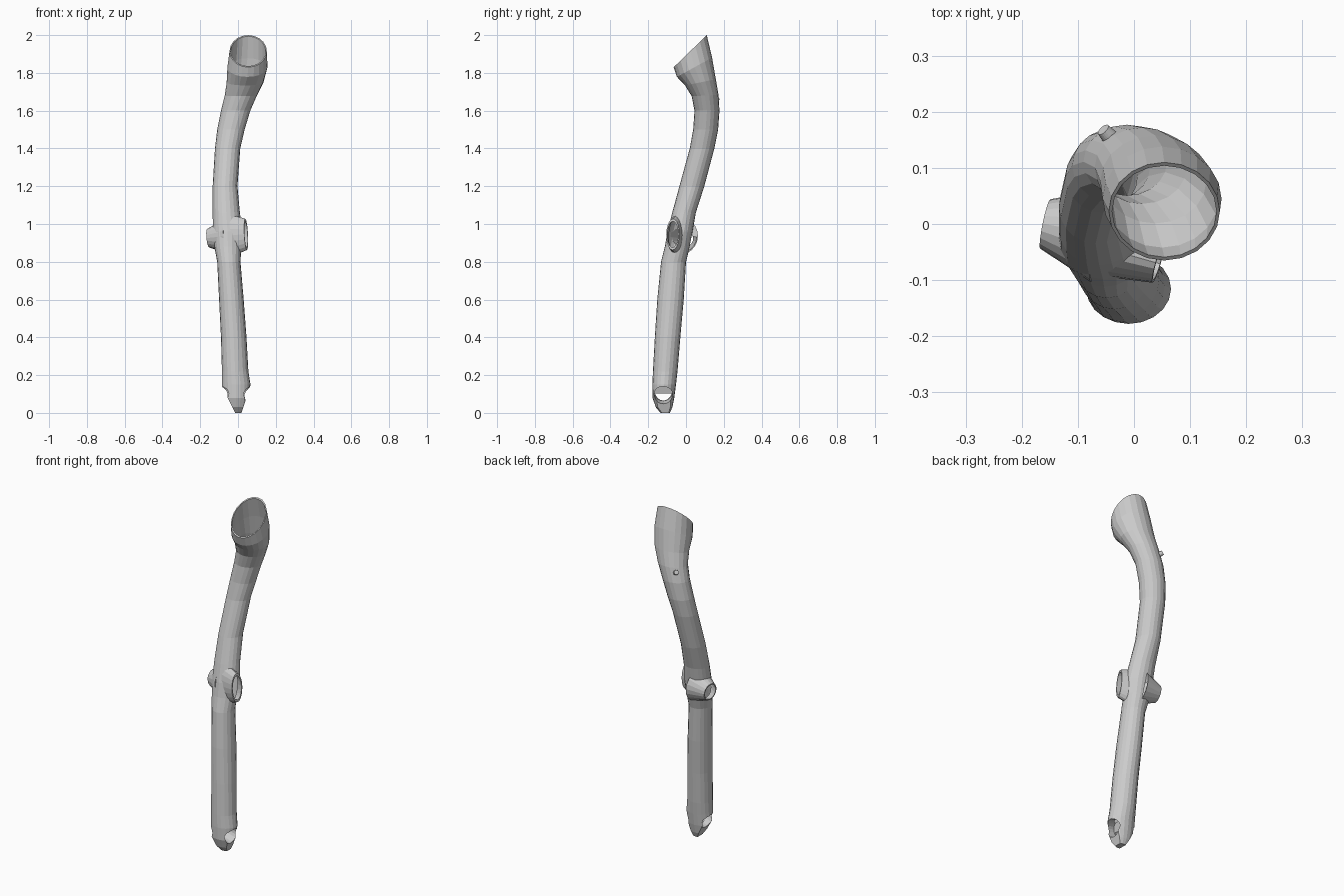
import bpy, bmesh
from math import cos, sin, tau
from mathutils import Vector

if "Cube" in bpy.data.objects:
    bpy.data.objects.remove(bpy.data.objects["Cube"])

SIDES, WALL = 20, 0.006

# Trunk rings: z, x min, x max, y min, y max, tilt (rise of z per unit of y)
RINGS = [
    (0.00, -0.04, 0.03, -0.135, -0.085, 0),
    (0.03, -0.07, 0.05, -0.160, -0.072, 0),
    (0.08, -0.085, 0.065, -0.177, -0.062, 0),
    (0.15, -0.085, 0.066, -0.178, -0.053, 0),
    (0.22, -0.085, 0.055, -0.175, -0.045, 0),
    (0.40, -0.09, 0.045, -0.165, -0.03, 0),
    (0.60, -0.10, 0.03, -0.152, -0.012, 0),
    (0.80, -0.11, 0.013, -0.132, 0.0, 0),
    (0.88, -0.125, 0.018, -0.112, 0.02, 0),
    (0.96, -0.133, 0.022, -0.098, 0.035, 0),
    (1.06, -0.134, 0.010, -0.073, 0.052, 0),
    (1.20, -0.134, -0.003, -0.035, 0.097, 0),
    (1.40, -0.122, 0.012, 0.020, 0.15, 0),
    (1.50, -0.11, 0.035, 0.038, 0.17, 0),
    (1.60, -0.09, 0.065, 0.045, 0.177, 0),
    (1.68, -0.070, 0.10, 0.03, 0.172, 0.05),
    (1.75, -0.060, 0.135, -0.005, 0.158, 0.2),
    (1.83, -0.056, 0.156, -0.048, 0.138, 0.55),
    (1.915, -0.045, 0.153, -0.065, 0.11, 0.97),
]


def skin(bm, loops):
    """Bridge point loops into a closed solid."""
    vs = [[bm.verts.new(p) for p in loop] for loop in loops]
    for a, b in zip(vs, vs[1:]):
        for i in range(SIDES):
            j = (i + 1) % SIDES
            bm.faces.new((a[i], a[j], b[j], b[i]))
    bm.faces.new(vs[0][::-1])
    bm.faces.new(vs[-1])


def finish(bm, name):
    bmesh.ops.recalc_face_normals(bm, faces=bm.faces)
    me = bpy.data.meshes.new(name)
    bm.to_mesh(me)
    bm.free()
    ob = bpy.data.objects.new(name, me)
    bpy.context.collection.objects.link(ob)
    return ob


def trunk(name, inner):
    loops = []
    for z, x0, x1, y0, y1, tilt in (RINGS[3:] if inner else RINGS):
        w = WALL if inner else 0
        rx, ry = (x1 - x0) / 2 - w, (y1 - y0) / 2 - w
        loops.append([Vector(((x0 + x1) / 2 + rx * cos(tau * i / SIDES),
                              (y0 + y1) / 2 + ry * sin(tau * i / SIDES),
                              z + tilt * ry * sin(tau * i / SIDES))) for i in range(SIDES)])
    bm = bmesh.new()
    if inner:  # push out through the mouth
        loops.append([p + Vector((0, -0.035, 0.035)) for p in loops[-1]])
    skin(bm, loops)
    if not inner:  # two slanted cuts at the fork
        for co, no in (((0.066, 0, 0.145), (0.95, 0, -0.31)),
                       ((-0.085, 0, 0.14), (-0.9, 0, -0.45))):
            cut = bmesh.ops.bisect_plane(bm, geom=bm.verts[:] + bm.edges[:] + bm.faces[:],
                                         plane_co=co, plane_no=no, clear_outer=True)
            edges = [e for e in cut["geom_cut"] if isinstance(e, bmesh.types.BMEdge)]
            bmesh.ops.edgeloop_fill(bm, edges=edges)
    return finish(bm, name)


def stub(name, p0, p1, r0, r1, tall=1.0, w=0, extend=0):
    """Tapered side branch from p0 to p1, stretched upright by tall."""
    p0, p1 = Vector(p0), Vector(p1)
    d = (p1 - p0).normalized()
    side = d.cross(Vector((0, 0, 1))).normalized()
    up = side.cross(d)
    ends = [(p0, r0 - w), (p1, r1 - w)]
    if extend:
        ends.append((p1 + d * extend, r1 - w))
    bm = bmesh.new()
    skin(bm, [[p + side * r * cos(tau * i / SIDES) + up * r * tall * sin(tau * i / SIDES)
               for i in range(SIDES)] for p, r in ends])
    return finish(bm, name)


def combine(target, others, op):
    for o in others:
        m = target.modifiers.new("join", 'BOOLEAN')
        m.operation, m.solver, m.object = op, 'EXACT', o
        bpy.context.view_layer.objects.active = target
        bpy.ops.object.modifier_apply(modifier=m.name)
        bpy.data.objects.remove(o)


RIGHT = ((-0.045, -0.045, 0.94), (0.043, -0.07, 0.945), 0.05, 0.036, 2.3)
LEFT = ((-0.06, -0.02, 0.935), (-0.158, 0.0, 0.925), 0.085, 0.045, 1.1)

# Outer skin: trunk, side branches and small nub on the upper back
tube = trunk("vessel_tube", False)
combine(tube, [stub("right_branch", *RIGHT), stub("left_branch", *LEFT),
               stub("back_nub", (-0.02, 0.13, 1.64), (-0.055, 0.168, 1.665), 0.02, 0.012)], 'UNION')

# Hollow: trunk bore, branch bores and the two fork outlets
bores = [trunk("bore", True),
         stub("right_bore", *RIGHT, w=WALL, extend=0.04),
         stub("left_bore", *LEFT, w=WALL, extend=0.04),
         stub("right_outlet", (-0.005, -0.12, 0.11), (0.105, -0.12, 0.078), 0.048, 0.049),
         stub("left_outlet", (-0.015, -0.12, 0.12), (-0.125, -0.12, 0.068), 0.048, 0.049)]
combine(tube, bores, 'DIFFERENCE')
